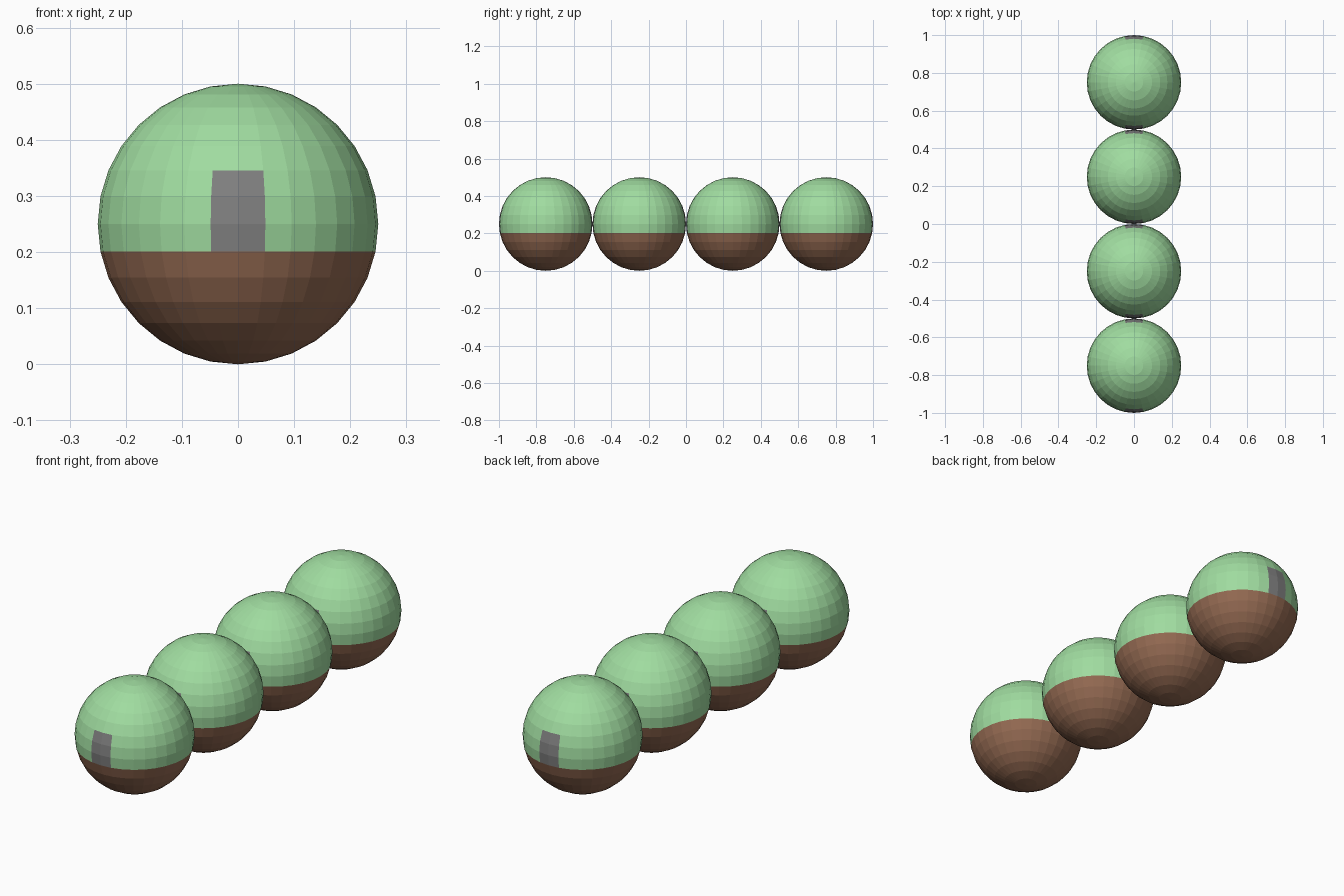
import bpy
import bmesh
from mathutils import Matrix

if "Cube" in bpy.data.objects:
    bpy.data.objects.remove(bpy.data.objects["Cube"])

RADIUS = 0.25


def material(name, srgb):
    mat = bpy.data.materials.new(name)
    mat.diffuse_color = [(c / 255 / 12.92 if c <= 10 else ((c / 255 + 0.055) / 1.055) ** 2.4)
                         for c in srgb] + [1]
    mat.use_nodes = True
    mat.node_tree.nodes["Principled BSDF"].inputs["Base Color"].default_value = mat.diffuse_color
    return mat


green = material("soft green", (160, 220, 160))
brown = material("earth brown", (148, 106, 82))
grey = material("mid grey", (128, 128, 128))


def add_ball(name, y):
    """Flat-shaded ball: green top, brown base, grey panel at front and back."""
    bm = bmesh.new()
    bmesh.ops.create_uvsphere(bm, u_segments=32, v_segments=16, radius=RADIUS)
    for face in bm.faces:
        c = face.calc_center_median()
        if c.z < -0.049:                                  # brown base
            face.material_index = 1
        elif c.z < 0.096 and abs(c.x) < 0.04:             # grey end panel
            face.material_index = 2
    mesh = bpy.data.meshes.new(name)
    bm.transform(Matrix.Translation((0, 0, RADIUS)))
    bm.to_mesh(mesh)
    bm.free()
    for mat in (green, brown, grey):
        mesh.materials.append(mat)
    ball = bpy.data.objects.new(name, mesh)
    ball.location.y = y
    bpy.context.collection.objects.link(ball)


# Row of four touching balls
for i in range(4):
    add_ball(f"ball_{i + 1}", -0.75 + 0.5 * i)
